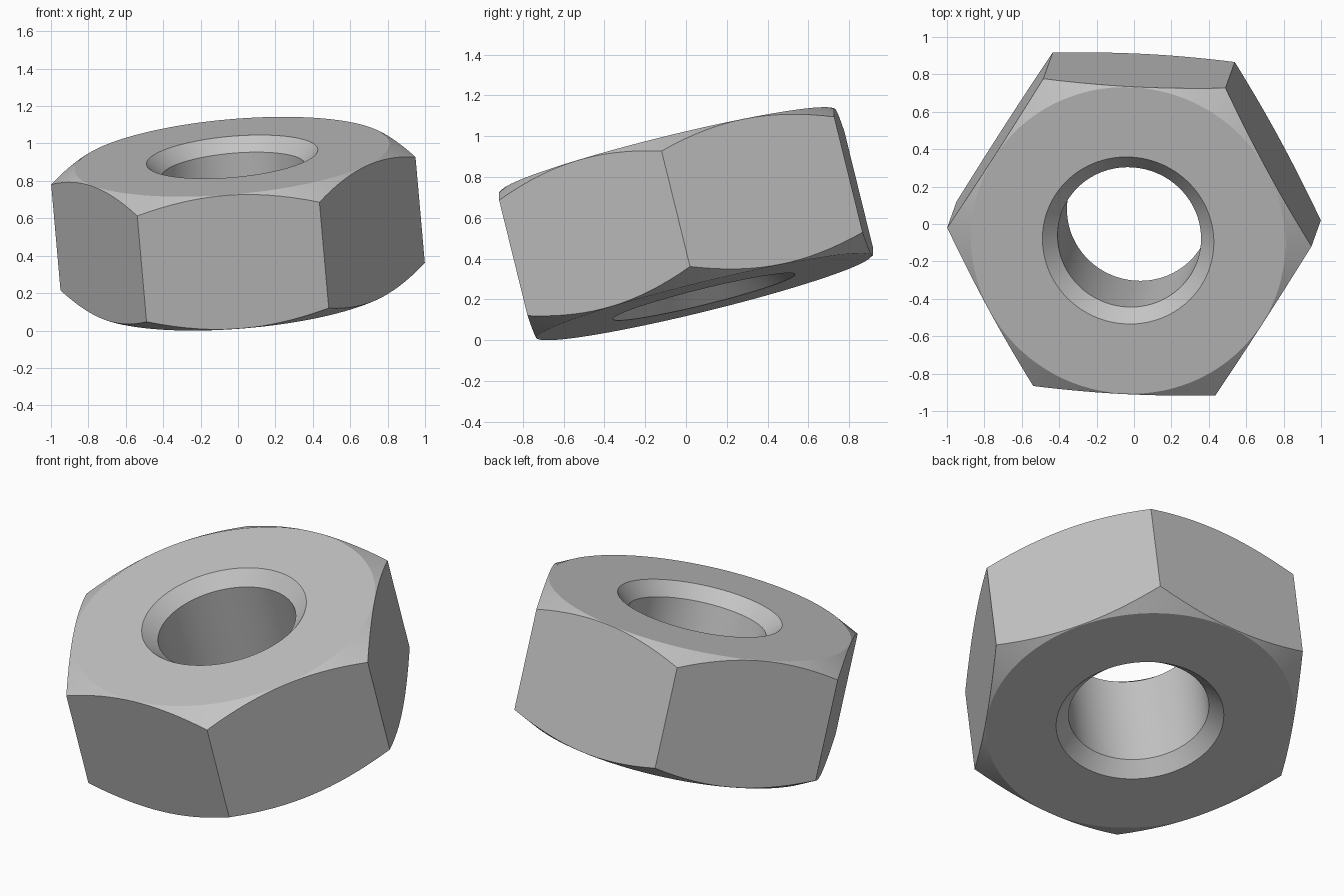
import bpy, bmesh, math
from mathutils import Matrix, Vector

cube = bpy.data.objects.get("Cube")
if cube:
    bpy.data.objects.remove(cube, do_unlink=True)

SEGMENTS = 96
CORNER_RADIUS = 0.978
APOTHEM = CORNER_RADIUS * math.cos(math.pi / 6)
HALF_HEIGHT = 0.37
FACE_RADIUS = 0.844
RIM_RADIUS = 0.46
BORE_RADIUS = 0.385
BORE_HALF = 0.295

# Plain steel grey
steel = bpy.data.materials.new("steel_grey")
steel.use_nodes = True
colour = (0.55, 0.55, 0.55, 1)
steel.diffuse_color = colour
steel.node_tree.nodes["Principled BSDF"].inputs["Base Color"].default_value = colour


def hex_radius(angle):
    """Distance from the axis to the hexagon side, with a corner at angle 0."""
    return APOTHEM / math.cos(angle % (math.pi / 3) - math.pi / 6)


def section(angle):
    """Closed cross-section (radius, height) of the nut at one angle."""
    outer = hex_radius(angle)
    chamfer = HALF_HEIGHT - (outer - FACE_RADIUS) * math.tan(math.pi / 6)
    upper = [(BORE_RADIUS, BORE_HALF), (RIM_RADIUS, HALF_HEIGHT),
             (FACE_RADIUS, HALF_HEIGHT), (outer, chamfer)]
    return upper + [(r, -z) for r, z in reversed(upper)]


# Sweep the section around the axis: bore, countersinks, faces, chamfers, flats
bm = bmesh.new()
columns = []
for i in range(SEGMENTS):
    a = math.tau * i / SEGMENTS
    columns.append([bm.verts.new((r * math.cos(a), r * math.sin(a), z))
                    for r, z in section(a)])
for i, here in enumerate(columns):
    there = columns[(i + 1) % SEGMENTS]
    for j in range(len(here)):
        k = (j + 1) % len(here)
        bm.faces.new((here[j], here[k], there[k], there[j]))
bmesh.ops.recalc_face_normals(bm, faces=bm.faces)

mesh = bpy.data.meshes.new("hex_nut")
bm.to_mesh(mesh)
bm.free()
mesh.materials.append(steel)
nut = bpy.data.objects.new("hex_nut", mesh)
bpy.context.collection.objects.link(nut)

# Tilt the nut: its axis leans forward and slightly to its right
axis = Vector((-0.085, -0.238, 0.967)).normalized()
corner = Vector((0.975, -0.05, 0.073))
corner = (corner - axis * corner.dot(axis)).normalized()
tilt = Matrix((corner, axis.cross(corner), axis)).transposed().to_4x4()
nut.matrix_world = Matrix.Translation((0, 0, 0.571)) @ tilt

bpy.ops.object.select_all(action='DESELECT')
nut.select_set(True)
bpy.context.view_layer.objects.active = nut
bpy.ops.object.shade_smooth_by_angle(angle=math.radians(25))
